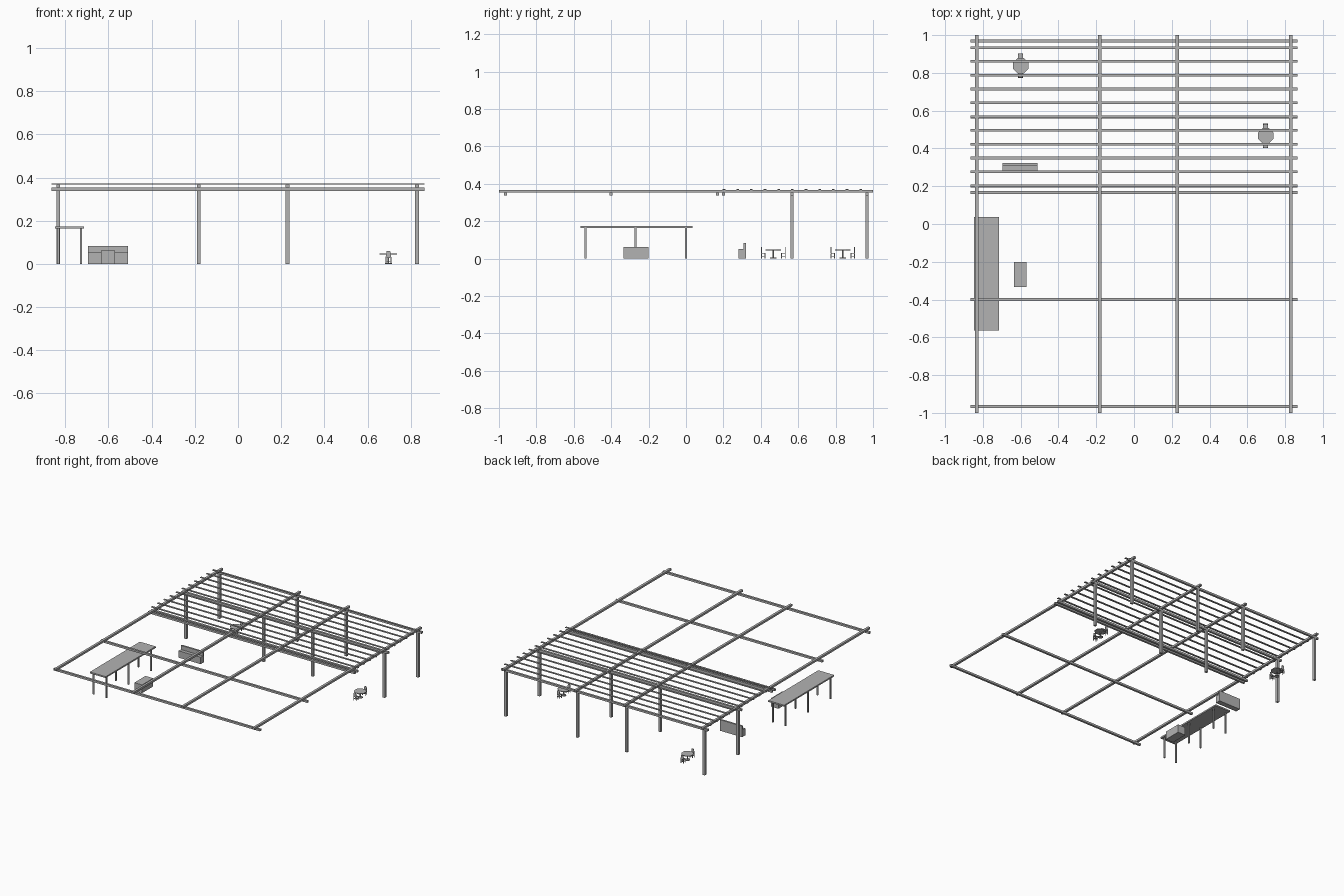
import bpy
import math

cube = bpy.data.objects.get("Cube")
if cube:
    bpy.data.objects.remove(cube, do_unlink=True)

grey = bpy.data.materials.new("plain_grey")
grey.use_nodes = True
COLOUR = (0.45, 0.45, 0.45, 1)
grey.diffuse_color = COLOUR
grey.node_tree.nodes["Principled BSDF"].inputs["Base Color"].default_value = COLOUR


def box(name, x0, x1, y0, y1, z0, z1):
    bpy.ops.mesh.primitive_cube_add(
        size=1, location=((x0 + x1) / 2, (y0 + y1) / 2, (z0 + z1) / 2))
    ob = bpy.context.object
    ob.name = name
    ob.scale = (x1 - x0, y1 - y0, z1 - z0)
    bpy.ops.object.transform_apply(location=False, rotation=False, scale=True)
    ob.data.materials.append(grey)
    return ob


def column(name, x, y, w, z0, z1):
    return box(name, x - w / 2, x + w / 2, y - w / 2, y + w / 2, z0, z1)


def disc(name, x, y, radius, z0, z1, sides=8):
    bpy.ops.mesh.primitive_cylinder_add(
        vertices=sides, radius=radius, depth=z1 - z0,
        location=(x, y, (z0 + z1) / 2), rotation=(0, 0, math.pi / sides))
    ob = bpy.context.object
    ob.name = name
    ob.data.materials.append(grey)
    return ob


# Pergola: posts and long beams
HALF = 0.865
CROSS_Z, LONG_Z, SLAT_Z = 0.338, 0.353, 0.368
for x in (-0.833, -0.182, 0.23, 0.83):
    box("long_beam", x - 0.009, x + 0.009, -1, 1, LONG_Z, SLAT_Z)
    for y in (0.567, 0.968):
        column("post", x, y, 0.018, 0, CROSS_Z)

# Cross beams under the long beams
for y in (-0.965, -0.4, 0.168, 0.2, 0.567, 0.968):
    box("cross_beam", -HALF, HALF, y - 0.008, y + 0.008, CROSS_Z, LONG_Z)

# Thin slats over the covered half
for i in range(11):
    y = 0.203 + i * 0.0731
    box("roof_slat", -HALF, HALF, y - 0.007, y + 0.007, SLAT_Z, SLAT_Z + 0.005)

# Long table with six legs
box("long_table_top", -0.847, -0.714, -0.563, 0.036, 0.163, 0.174)
for x in (-0.833, -0.727):
    for y in (-0.537, -0.27, 0.0):
        column("long_table_leg", x, y, 0.01, 0, 0.163)

# Low block and bench
box("low_block", -0.635, -0.57, -0.333, -0.2, 0, 0.062)
box("bench_seat", -0.695, -0.51, 0.282, 0.308, 0, 0.052)
box("bench_back", -0.695, -0.51, 0.308, 0.322, 0, 0.083)


# Small chair: side is the direction its back lies in
def chair(x, y, side):
    def part(name, half, a, b, z0, z1):
        lo, hi = sorted((y + side * a, y + side * b))
        return box(name, x - half, x + half, lo, hi, z0, z1)

    part("chair_seat", 0.013, 0.042, 0.064, 0.027, 0.031)
    back = part("chair_back", 0.013, 0.061, 0.065, 0.031, 0.061)
    for v in back.data.vertices:
        if v.co.z > 0:
            v.co.x *= 0.6
    part("chair_rail", 0.011, 0.045, 0.062, 0.011, 0.014)
    for dx in (-0.011, 0.011):
        for d in (0.044, 0.063):
            column("chair_leg", x + dx, y + side * d, 0.004, 0, 0.027)


# Round tables, each with a pair of chairs
for x, y in ((-0.6, 0.838), (0.697, 0.467)):
    disc("round_table_top", x, y, 0.044, 0.044, 0.049)
    disc("round_table_stem", x, y, 0.004, 0.004, 0.044)
    disc("round_table_foot", x, y, 0.018, 0, 0.005)
    for side in (-1, 1):
        chair(x, y, side)
